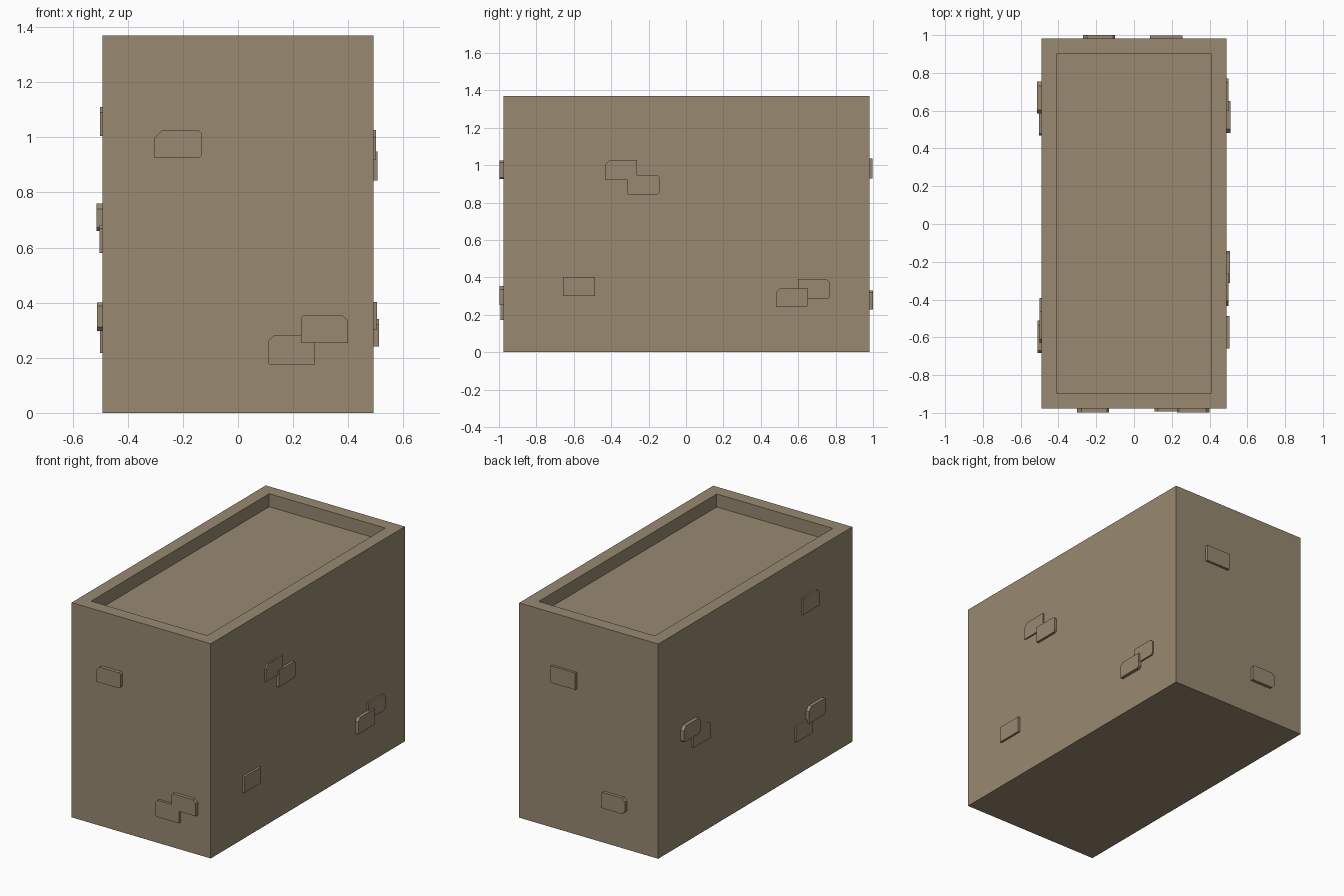
import bpy, bmesh
from mathutils import Vector

if "Cube" in bpy.data.objects:
    bpy.data.objects.remove(bpy.data.objects["Cube"])

# One flat stone colour
stone = bpy.data.materials.new("warm grey stone")
stone.diffuse_color = (0.314, 0.250, 0.165, 1)
stone.use_nodes = True
stone.node_tree.nodes["Principled BSDF"].inputs["Base Color"].default_value = stone.diffuse_color

X0, Y0, Y1, H = 0.491, -0.976, 0.981, 1.37


def finish(bm, name):
    bmesh.ops.recalc_face_normals(bm, faces=bm.faces)
    me = bpy.data.meshes.new(name)
    bm.to_mesh(me)
    bm.free()
    me.materials.append(stone)
    ob = bpy.data.objects.new(name, me)
    bpy.context.collection.objects.link(ob)
    return ob


# Block with a shallow rectangular tray sunk into the top
bm = bmesh.new()
bmesh.ops.create_cube(bm, size=1)
for v in bm.verts:
    v.co = Vector((v.co.x * 2 * X0,
                   (Y0 + Y1) / 2 + v.co.y * (Y1 - Y0),
                   (v.co.z + 0.5) * H))
bm.faces.ensure_lookup_table()
top = max(bm.faces, key=lambda f: f.calc_center_median().z)
bmesh.ops.inset_region(bm, faces=[top], thickness=0.115)
rim = list(top.edges)
sunk = bmesh.ops.extrude_discrete_faces(bm, faces=[top])["faces"][0]
for v in sunk.verts:
    v.co.z -= 0.083
finish(bm, "block_body")


def brick(name, side, u0, u1, z0, z1, out, cuts):
    """Thin raised brick; cuts = corner chamfers (low-u bottom, high-u bottom,
    high-u top, low-u top), u being the horizontal axis of that wall."""
    a, b, c, d = cuts
    prof = []
    for u, z, cut, su, sz, first_z in ((u0, z0, a, 1, 1, True), (u1, z0, b, -1, 1, False),
                                       (u1, z1, c, -1, -1, True), (u0, z1, d, 1, -1, False)):
        pts = [(u, z)]
        if cut:
            pts = [(u, z + sz * cut), (u + su * cut, z)]
            if not first_z:
                pts.reverse()
        prof += pts
    wall = {"front": Y0, "back": Y1, "right": X0, "left": -X0}[side]
    sign = 1 if wall > 0 else -1

    def place(u, z, w):
        return (u, w, z) if side in ("front", "back") else (w, u, z)

    bm = bmesh.new()
    inner = [bm.verts.new(place(u, z, wall - sign * 0.01)) for u, z in prof]
    outer = [bm.verts.new(place(u, z, sign * out)) for u, z in prof]
    bm.faces.new(inner)
    bm.faces.new(outer)
    n = len(prof)
    for i in range(n):
        j = (i + 1) % n
        bm.faces.new((inner[i], inner[j], outer[j], outer[i]))
    finish(bm, name)


# Raised bricks: side, u range, z range, outer distance, corner chamfers
bricks = [
    ("right", -0.433, -0.262, 0.920, 1.027, 0.500, (0, 0, 0, 0.025)),
    ("right", -0.312, -0.142, 0.844, 0.948, 0.507, (0, 0.012, 0.012, 0)),
    ("right", -0.658, -0.487, 0.300, 0.402, 0.505, (0, 0, 0, 0)),
    ("right", 0.482, 0.652, 0.241, 0.341, 0.512, (0, 0.01, 0, 0.02)),
    ("right", 0.598, 0.770, 0.285, 0.392, 0.501, (0, 0.012, 0.02, 0)),
    ("front", -0.303, -0.132, 0.925, 1.024, 0.998, (0, 0.01, 0.01, 0.025)),
    ("front", 0.108, 0.278, 0.173, 0.280, 0.992, (0.01, 0, 0, 0.02)),
    ("front", 0.228, 0.400, 0.253, 0.354, 0.998, (0, 0, 0.02, 0.01)),
    ("back", 0.084, 0.257, 0.930, 1.037, 0.997, (0, 0, 0, 0)),
    ("back", -0.270, -0.100, 0.228, 0.330, 1.001, (0.02, 0, 0.01, 0.02)),
    ("left", -0.630, -0.464, 1.005, 1.110, 0.501, (0, 0, 0, 0.02)),
    ("left", 0.584, 0.755, 0.660, 0.760, 0.514, (0.012, 0.01, 0.025, 0.02)),
    ("left", 0.468, 0.640, 0.580, 0.682, 0.502, (0, 0, 0.01, 0.012)),
    ("left", -0.682, -0.510, 0.297, 0.400, 0.512, (0.015, 0, 0.025, 0.012)),
    ("left", -0.560, -0.392, 0.217, 0.320, 0.501, (0, 0.01, 0, 0)),
]
for i, spec in enumerate(bricks, 1):
    brick(f"{spec[0]}_brick_{i}", *spec)
